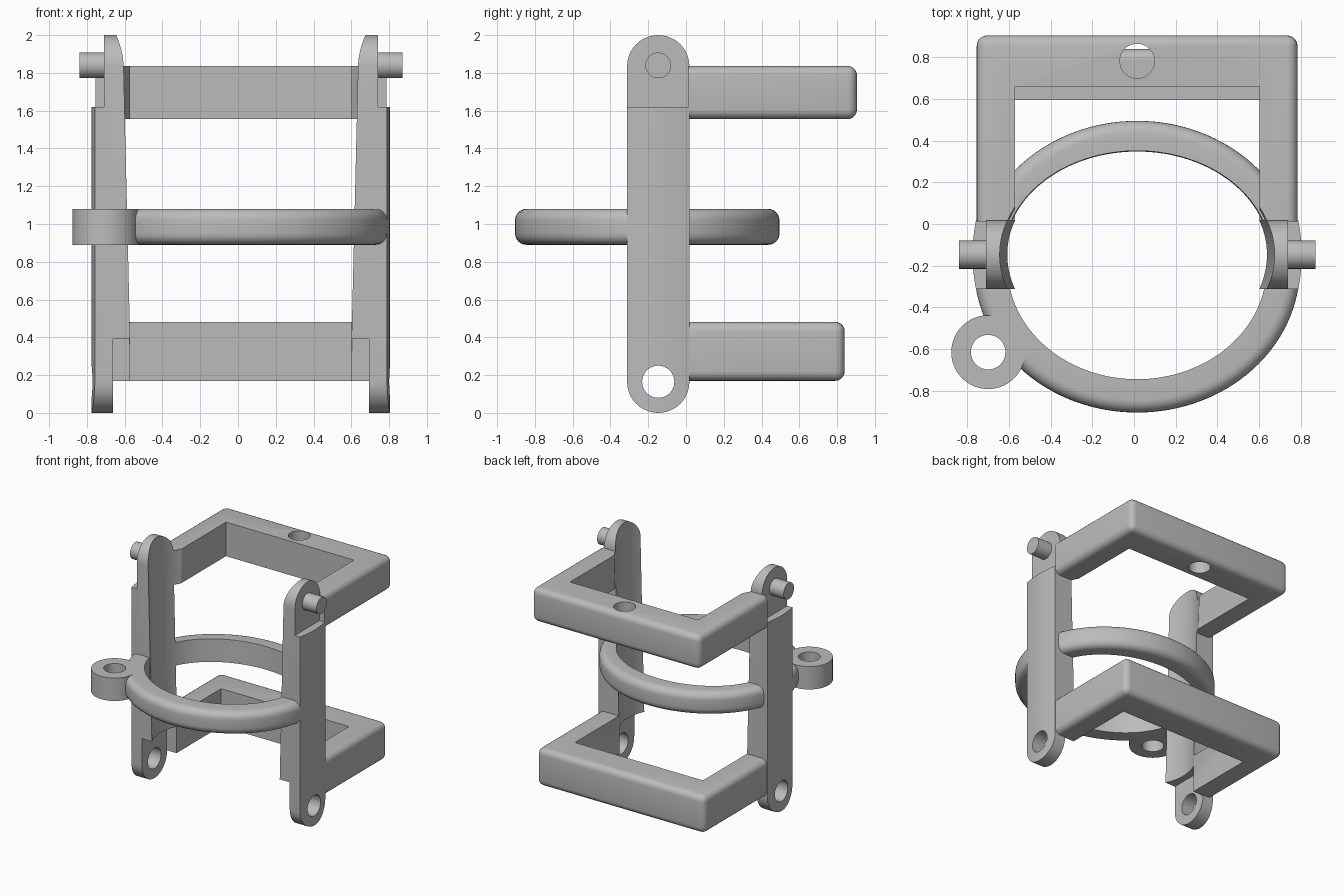
import bpy, bmesh
from math import pi, sin, cos
from mathutils import Matrix, Vector

if "Cube" in bpy.data.objects:
    bpy.data.objects.remove(bpy.data.objects["Cube"], do_unlink=True)

CX = 0.015            # symmetry plane of the bracket
POST_Y, POST_R = -0.147, 0.165
RING_Z = (0.89, 1.08)
LUG = (-0.70, -0.615)

grey = bpy.data.materials.new("plain grey")
grey.use_nodes = True
grey.diffuse_color = (0.5, 0.5, 0.5, 1)
grey.node_tree.nodes["Principled BSDF"].inputs["Base Color"].default_value = (0.5, 0.5, 0.5, 1)


def make(name, bm):
    bmesh.ops.recalc_face_normals(bm, faces=bm.faces[:])
    mesh = bpy.data.meshes.new(name)
    bm.to_mesh(mesh)
    bm.free()
    mesh.materials.append(grey)
    ob = bpy.data.objects.new(name, mesh)
    bpy.context.collection.objects.link(ob)
    return ob


def box(name, lo, hi, round_edges=0):
    bm = bmesh.new()
    bmesh.ops.create_cube(bm, size=1)
    for v in bm.verts:
        v.co = Vector(lo[i] if v.co[i] < 0 else hi[i] for i in range(3))
    if round_edges:
        # leave the open front end square
        edges = [e for e in bm.edges if max(v.co.y for v in e.verts) > lo[1] + 0.01]
        bmesh.ops.bevel(bm, geom=edges, offset=round_edges, segments=5,
                        profile=0.5, affect='EDGES')
    return make(name, bm)


def cylinder(name, a, b, r, r2=None, squash=1, segments=48):
    """Round or elliptical bar from a to b along z or x."""
    a, b = Vector(a), Vector(b)
    bm = bmesh.new()
    bmesh.ops.create_cone(bm, cap_ends=True, segments=segments, radius1=r,
                          radius2=r2 or r, depth=(b - a).length)
    turn = (b - a).to_track_quat('Z', 'Y').to_matrix().to_4x4()
    bm.transform(Matrix.Translation((a + b) / 2) @ turn @ Matrix.Diagonal((1, squash, 1, 1)))
    return make(name, bm)


def cut(ob, *tools, op='DIFFERENCE'):
    for tool in tools:
        mod = ob.modifiers.new("cut", 'BOOLEAN')
        mod.operation, mod.solver, mod.object = op, 'EXACT', tool
        with bpy.context.temp_override(object=ob, active_object=ob):
            bpy.ops.object.modifier_apply(modifier=mod.name)


def mirrored(ob, name):
    mesh = ob.data.copy()
    mesh.transform(Matrix.Translation((2 * CX, 0, 0)) @ Matrix.Diagonal((-1, 1, 1, 1)))
    mesh.flip_normals()
    twin = bpy.data.objects.new(name, mesh)
    bpy.context.collection.objects.link(twin)
    return twin


# Cutters
bore = cylinder("bore_cutter", (CX, POST_Y, -0.1), (CX, POST_Y, 2.1), 0.612, 0.662, 0.78, 128)
shell = cylinder("shell_cutter", (CX, POST_Y, -0.1), (CX, POST_Y, 2.1), 0.79, None, 1.02, 128)
foot_recess = box("recess_cutter", (-1, -1, -0.2), (CX + 0.678, 1, 0.39))
shoulder = box("shoulder_cutter", (CX + 0.725, -1, 1.62), (2, 1, 3))
foot_hole = cylinder("foot_hole_cutter", (0, POST_Y, 0.165), (2, POST_Y, 0.165), 0.085)
lug_hole = cylinder("lug_hole_cutter", (*LUG, 0.5), (*LUG, 1.5), 0.083)
cutters = [bore, shell, foot_recess, shoulder, foot_hole, lug_hole]

# Side posts: round-ended bars shaped by the inner bore and outer shell
bm = bmesh.new()
outline = []
for z, start in ((2 - POST_R, 0), (POST_R, pi)):
    for i in range(25):
        t = start + pi * i / 24
        outline.append(bm.verts.new((CX + 0.4, POST_Y + POST_R * cos(t), z + POST_R * sin(t))))
face = bm.faces.new(outline)
ext = bmesh.ops.extrude_face_region(bm, geom=[face])
bmesh.ops.translate(bm, vec=(0.5, 0, 0), verts=[g for g in ext["geom"] if isinstance(g, bmesh.types.BMVert)])
left_post = make("left_post", bm)
cut(left_post, shell, op='INTERSECT')
cut(left_post, bore, foot_recess, shoulder, foot_hole)
right_post = mirrored(left_post, "right_post")

# Pegs at the top of the posts
left_peg = cylinder("left_peg", (CX + 0.69, POST_Y, 1.84), (CX + 0.855, POST_Y, 1.84), 0.068)
right_peg = mirrored(left_peg, "right_peg")
parts = [left_post, right_post, left_peg, right_peg]

# U-shaped rear frames
for name, z0, z1, back, inner, hole_y in (
        ("upper_frame", 1.555, 1.837, 0.905, 0.66, 0.782),
        ("lower_frame", 0.17, 0.482, 0.84, 0.595, 0.718)):
    frame = box(name, (CX - 0.77, 0.012, z0), (CX + 0.77, back, z1), 0.05)
    gap = box("gap_cutter", (CX - 0.587, -0.5, z0 - 0.1), (CX + 0.587, inner, z1 + 0.1))
    bar_hole = cylinder("bar_hole_cutter", (CX, hole_y, z0 - 0.1), (CX, hole_y, z1 + 0.1), 0.083)
    cut(frame, gap, bar_hole, bore)
    cutters += [gap, bar_hole]
    parts.append(frame)

# Oval ring with rounded outer edges
bm = bmesh.new()
z0, z1 = RING_Z
R, WIDTH, STEPS = 0.06, 0.16, 128
section = [(0, z1), (0, z0)]
for zc, start in ((z0 + R, -pi / 2), (z1 - R, 0)):
    for i in range(7):
        t = start + pi / 2 * i / 6
        section.append((WIDTH - R + R * cos(t), zc + R * sin(t)))
loops = []
for k in range(STEPS):
    a = 2 * pi * k / STEPS
    loops.append([bm.verts.new((CX + (0.622 + d) * cos(a), -0.205 + (0.54 + d) * sin(a), z))
                  for d, z in section])
for k, loop in enumerate(loops):
    nxt = loops[(k + 1) % STEPS]
    for j in range(len(section)):
        i = (j + 1) % len(section)
        bm.faces.new((loop[j], loop[i], nxt[i], nxt[j]))
ring = make("middle_ring", bm)
cut(ring, bore, lug_hole)

# Lug on the ring
lug = cylinder("ring_lug", (*LUG, z0), (*LUG, z1), 0.177, segments=64)
cut(lug, lug_hole)
parts += [ring, lug]

for ob in cutters:
    bpy.data.objects.remove(ob, do_unlink=True)

# Smooth curves, sharp edges
bpy.ops.object.select_all(action='DESELECT')
for ob in parts:
    ob.select_set(True)
bpy.context.view_layer.objects.active = parts[0]
bpy.ops.object.shade_smooth_by_angle()
